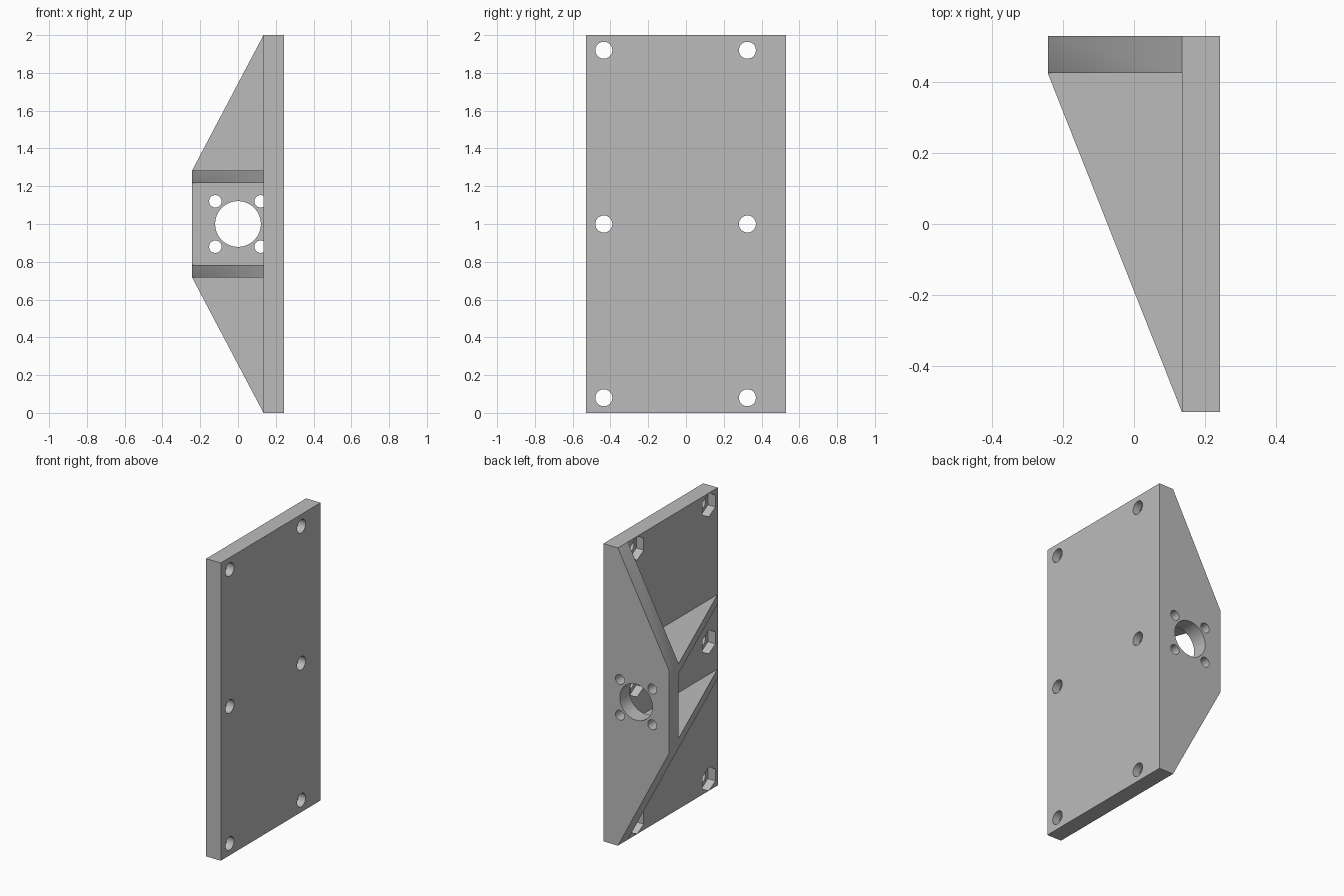
import bpy
import bmesh
from math import cos, sin, pi, radians
from mathutils import Vector

cube = bpy.data.objects.get("Cube")
if cube:
    bpy.data.objects.remove(cube, do_unlink=True)

grey = bpy.data.materials.new("plain grey")
grey.use_nodes = True
grey.diffuse_color = (0.5, 0.5, 0.5, 1)
grey.node_tree.nodes["Principled BSDF"].inputs["Base Color"].default_value = (0.5, 0.5, 0.5, 1)

# Main dimensions
LEFT, INNER, RIGHT = -0.243, 0.135, 0.243
FRONT, FLANGE, BACK = -0.53, 0.425, 0.53
HEIGHT, MIDDLE = 2.0, 1.0
RIB_OUT, RIB_IN = 0.283, 0.218


def prism(name, profile, axis, start, end):
    """Extrude a closed 2D profile along x, y or z."""
    bm = bmesh.new()
    points = []
    for a, b in profile:
        p = [a, b]
        p.insert(axis, start)
        points.append(bm.verts.new(p))
    face = bm.faces.new(points)
    step = Vector((0, 0, 0))
    step[axis] = end - start
    extruded = bmesh.ops.extrude_face_region(bm, geom=[face], use_keep_orig=True)["geom"]
    bmesh.ops.translate(bm, vec=step, verts=[g for g in extruded if isinstance(g, bmesh.types.BMVert)])
    bmesh.ops.recalc_face_normals(bm, faces=bm.faces)
    mesh = bpy.data.meshes.new(name)
    bm.to_mesh(mesh)
    bm.free()
    mesh.materials.append(grey)
    obj = bpy.data.objects.new(name, mesh)
    bpy.context.collection.objects.link(obj)
    return obj


def ring(a, b, radius, sides):
    """Regular polygon with a corner pointing along the second axis."""
    return [(a + radius * sin(2 * pi * i / sides), b + radius * cos(2 * pi * i / sides))
            for i in range(sides)]


def combine(target, tool, operation):
    """Apply a boolean and discard the tool."""
    mod = target.modifiers.new(tool.name, "BOOLEAN")
    mod.operation, mod.solver, mod.object = operation, "EXACT", tool
    bpy.context.view_layer.objects.active = target
    bpy.ops.object.modifier_apply(modifier=mod.name)
    bpy.data.objects.remove(tool, do_unlink=True)


# Mounting plate
bracket = prism("motor_bracket", [(FRONT, 0), (BACK, 0), (BACK, HEIGHT), (FRONT, HEIGHT)],
                0, INNER, RIGHT)

# Tapered motor flange along the back edge
flange = prism("motor_flange", [(RIGHT, 0), (INNER, 0), (LEFT, MIDDLE - RIB_OUT),
                                (LEFT, MIDDLE + RIB_OUT), (INNER, HEIGHT), (RIGHT, HEIGHT)],
               1, FLANGE, BACK)
combine(bracket, flange, "UNION")

# Two triangular ribs, mirrored about the middle
for side in (-1, 1):
    low, high = sorted((MIDDLE + side * RIB_IN, MIDDLE + side * RIB_OUT))
    rib = prism("rib", [(INNER, FRONT), (INNER, BACK), (LEFT, BACK), (LEFT, FLANGE)], 2, low, high)
    combine(bracket, rib, "UNION")

# Screw holes with hexagonal nut pockets on the inner face
for y in (-0.435, 0.325):
    for z in (0.08, MIDDLE, 1.92):
        combine(bracket, prism("screw_hole", ring(y, z, 0.045, 32), 0, 0.1, 0.3), "DIFFERENCE")
        combine(bracket, prism("nut_pocket", ring(y, z, 0.08, 6), 0, 0.1, 0.19), "DIFFERENCE")

# Shaft opening and four motor screw holes
combine(bracket, prism("shaft_hole", ring(0, MIDDLE, 0.121, 64), 1, 0.4, 0.6), "DIFFERENCE")
for x in (-0.12, 0.12):
    for dz in (-0.12, 0.12):
        hole = prism("motor_hole", ring(x, MIDDLE + dz, 0.033, 32), 1, FLANGE, 0.6)
        combine(bracket, hole, "DIFFERENCE")

# Merge coplanar leftovers and smooth only the round holes
bm = bmesh.new()
bm.from_mesh(bracket.data)
bmesh.ops.remove_doubles(bm, verts=bm.verts, dist=0.0001)
bmesh.ops.dissolve_limit(bm, angle_limit=radians(0.5), verts=bm.verts, edges=bm.edges)
bm.to_mesh(bracket.data)
bm.free()
bpy.ops.object.select_all(action="DESELECT")
bracket.select_set(True)
bpy.context.view_layer.objects.active = bracket
bpy.ops.object.shade_smooth_by_angle(angle=radians(30))
